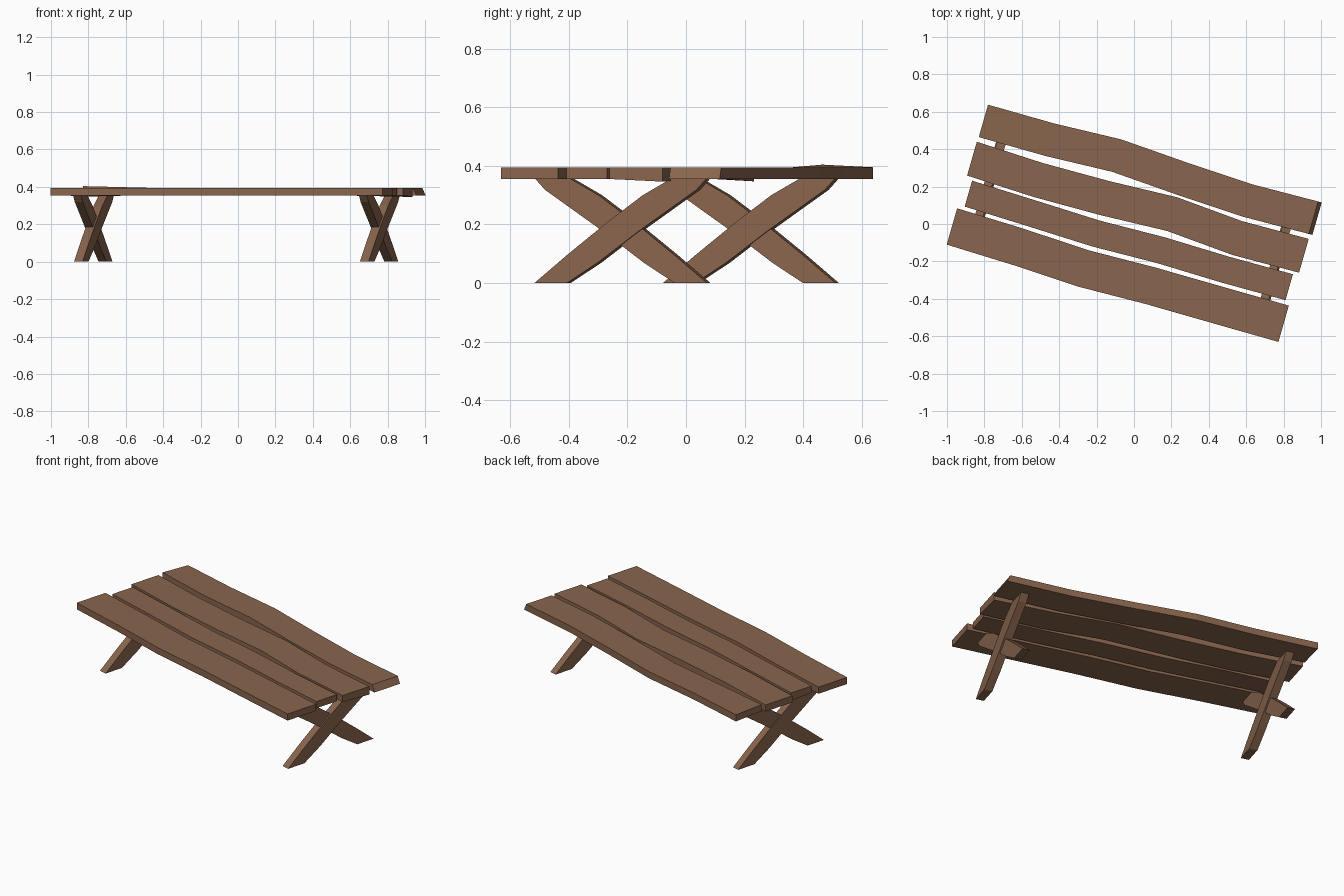
import bpy, bmesh, math

if "Cube" in bpy.data.objects:
    bpy.data.objects.remove(bpy.data.objects["Cube"])

YAW = math.radians(-16)
wood = bpy.data.materials.new("brown_wood")
wood.diffuse_color = (0.25, 0.13, 0.075, 1)
wood.use_nodes = True
wood.node_tree.nodes["Principled BSDF"].inputs["Base Color"].default_value = wood.diffuse_color


def make_object(name, bm):
    bmesh.ops.recalc_face_normals(bm, faces=bm.faces)
    mesh = bpy.data.meshes.new(name)
    bm.to_mesh(mesh)
    bm.free()
    mesh.materials.append(wood)
    obj = bpy.data.objects.new(name, mesh)
    obj.rotation_euler.z = YAW
    bpy.context.collection.objects.link(obj)
    return obj


def plank(name, x0, x1, half, path, lift=(0, 0), over=(0, 0), drop=(0, 0)):
    # Wobbly board: box sections lofted along the path of centre offsets.
    # lift raises the front edge, over extends the underside, drop thickens each end
    bm = bmesh.new()
    rings = []
    last = len(path) - 1
    for i, y in enumerate(path):
        x = x0 + (x1 - x0) * i / last
        end = 0 if i == 0 else 1 if i == last else None
        up, out, down = (lift[end], over[end], drop[end]) if end is not None else (0, 0, 0)
        xb = x + (out if end == 1 else -out)
        rings.append([bm.verts.new(p) for p in (
            (xb, y - half, 0.355 + up), (xb, y + half, 0.355 - down),
            (x, y + half, 0.395), (x, y - half, 0.395 + up))])
    for a, b in zip(rings, rings[1:]):
        for k in range(4):
            n = (k + 1) % 4
            bm.faces.new((a[k], a[n], b[n], b[k]))
    bm.faces.new(rings[0])
    bm.faces.new(rings[-1])
    return make_object(name, bm)


# Four table top boards, back to front
plank("back_plank", -0.926, 0.913, 0.09,
      (0.308, 0.309, 0.326, 0.304, 0.288, 0.297), lift=(0.009, 0), over=(0, 0.02))
plank("middle_back_plank", -0.929, 0.92, 0.094,
      (0.097, 0.085, 0.09, 0.107, 0.08, 0.087), drop=(0, 0.009))
plank("middle_front_plank", -0.896, 0.891, 0.072,
      (-0.088, -0.096, -0.105, -0.095, -0.1, -0.096), drop=(0.008, 0))
plank("front_plank", -0.932, 0.916, 0.101,
      (-0.281, -0.288, -0.303, -0.293, -0.293, -0.292))

# Slightly bowed side profile of one leg beam (y, z)
BEAM = [(-0.305, 0), (-0.19, 0.095), (-0.05, 0.205), (0.08, 0.3), (0.18, 0.356),
        (0.305, 0.356), (0.27, 0.318), (0.065, 0.177), (-0.08, 0.07), (-0.19, 0)]


def beam(name, x, side, thick):
    bm = bmesh.new()
    face = bm.faces.new([bm.verts.new((x - thick / 2, y * side, z)) for y, z in BEAM])
    ext = bmesh.ops.extrude_face_region(bm, geom=[face])["geom"]
    bmesh.ops.translate(bm, vec=(thick, 0, 0),
                        verts=[v for v in ext if isinstance(v, bmesh.types.BMVert)])
    if face.is_valid and all(len(e.link_faces) < 2 for e in face.edges):
        bm.faces.new(face.verts)
    return make_object(name, bm)


# Crossed leg pairs at both ends
for label, x in (("left", -0.805), ("right", 0.785)):
    beam(label + "_rising_leg", x + 0.004, 1, 0.048)
    beam(label + "_falling_leg", x - 0.003, -1, 0.044)
